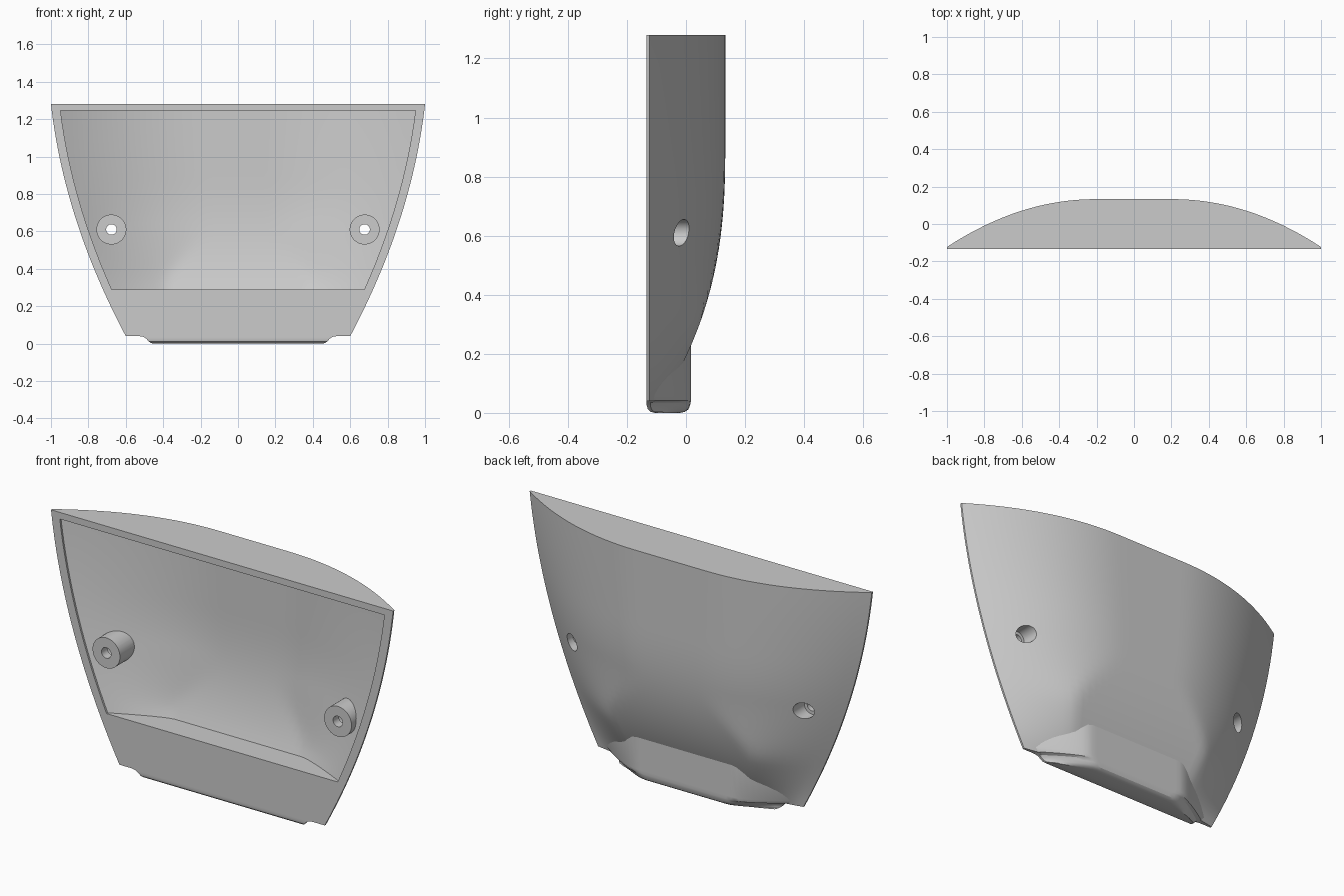
import bpy, bmesh, math
from mathutils import Matrix

cube = bpy.data.objects.get("Cube")
if cube:
    bpy.data.objects.remove(cube, do_unlink=True)

FRONT = -0.133
TOP = 1.28

grey = bpy.data.materials.new("plain grey")
grey.use_nodes = True
COLOR = (0.6, 0.6, 0.6, 1)
grey.diffuse_color = COLOR
grey.node_tree.nodes["Principled BSDF"].inputs["Base Color"].default_value = COLOR


def half_width(z):
    t = (TOP - z) / 1.24
    return 1 - 0.141 * t - 0.259 * t * t


def depth(z):
    t = max(0, (0.9 - z) / 0.86)
    return 0.256 - 0.215 * t ** 2.5


def bulge(u, blend):
    """Back outline: boxy low down (blend 0), rounded higher up (blend 1)."""
    flat = 0.56 - 0.36 * blend
    power = 1.2 + 0.85 * blend
    return 1 - max(0, (u - flat) / (1 - flat)) ** power


def section(z, w, d, base, front, blend, n=20):
    """Closed plan outline: curved back edge and straight front edge."""
    pts = []
    for i in range(-n, n + 1):
        u = i / n
        pts.append((u * w, base + d * bulge(abs(u), blend), z))
    return pts + [(w, front, z), (-w, front, z)]


def make_object(name, bm):
    bmesh.ops.recalc_face_normals(bm, faces=bm.faces)
    mesh = bpy.data.meshes.new(name)
    bm.to_mesh(mesh)
    bm.free()
    obj = bpy.data.objects.new(name, mesh)
    mesh.materials.append(grey)
    bpy.context.collection.objects.link(obj)
    return obj


def loft(name, rings):
    bm = bmesh.new()
    rows = [[bm.verts.new(p) for p in ring] for ring in rings]
    for a, b in zip(rows, rows[1:]):
        for i in range(len(a)):
            j = (i + 1) % len(a)
            bm.faces.new((a[i], a[j], b[j], b[i]))
    bm.faces.new(rows[0])
    bm.faces.new(rows[-1])
    return make_object(name, bm)


def rod(name, x, z, radius, y0, y1):
    bm = bmesh.new()
    turn = Matrix.Translation((x, (y0 + y1) / 2, z)) @ Matrix.Rotation(math.pi / 2, 4, "X")
    bmesh.ops.create_cone(bm, cap_ends=True, segments=48, radius1=radius,
                          radius2=radius, depth=y1 - y0, matrix=turn)
    return make_object(name, bm)


def cut(target, cutter):
    """Subtract the cutter and discard it."""
    mod = target.modifiers.new("cut", "BOOLEAN")
    mod.operation = "DIFFERENCE"
    mod.solver = "EXACT"
    mod.object = cutter
    bpy.context.view_layer.objects.active = target
    bpy.ops.object.modifier_apply(modifier=mod.name)
    bpy.data.objects.remove(cutter, do_unlink=True)


def shell_rings(z0, z1, steps, inset, thin, front):
    rings = []
    for i in range(steps + 1):
        z = z0 + (z1 - z0) * i / steps
        t = min(1, max(0, (z - 0.28) / 0.36))
        blend = t * t * (3 - 2 * t)
        rings.append(section(z, half_width(z) - inset, depth(z) - thin,
                             FRONT + 0.01, front, blend))
    return rings


# Curved shell, hollowed from the front
shell = loft("shell", shell_rings(0.04, TOP, 36, 0, 0, FRONT))
cavity = loft("cavity", shell_rings(0.29, 1.245, 30, 0.047, 0.04, -0.2))

# Screw bosses stay standing inside the hollow
for side in (-1, 1):
    cut(cavity, rod("boss", side * 0.677, 0.61, 0.08, -0.3, 0.4))
cut(shell, cavity)

# Screw holes: narrow through hole, wider recess from the back
for side in (-1, 1):
    cut(shell, rod("hole", side * 0.677, 0.61, 0.028, -0.3, 0.4))
    cut(shell, rod("recess", side * 0.677, 0.61, 0.045, -0.085, 0.4))

# Foot with rounded lower edge, flaring out into the shell: z, half width, back, front
FOOT = [(0, 0.455, -0.02, -0.105), (0.004, 0.467, -0.003, -0.12),
        (0.012, 0.478, 0.008, -0.129), (0.026, 0.49, 0.014, FRONT),
        (0.036, 0.505, 0.016, FRONT), (0.042, 0.54, 0.017, FRONT),
        (0.06, 0.56, 0.017, FRONT), (0.25, 0.56, 0.017, FRONT)]
foot = loft("foot", [section(z, w, back - front - 0.012, front + 0.012, front, 0.1)
                     for z, w, back, front in FOOT])

# Smooth curves with crisp edges
for obj in (shell, foot):
    bpy.ops.object.select_all(action="DESELECT")
    obj.select_set(True)
    bpy.context.view_layer.objects.active = obj
    bpy.ops.object.shade_smooth_by_angle(angle=math.radians(30))
